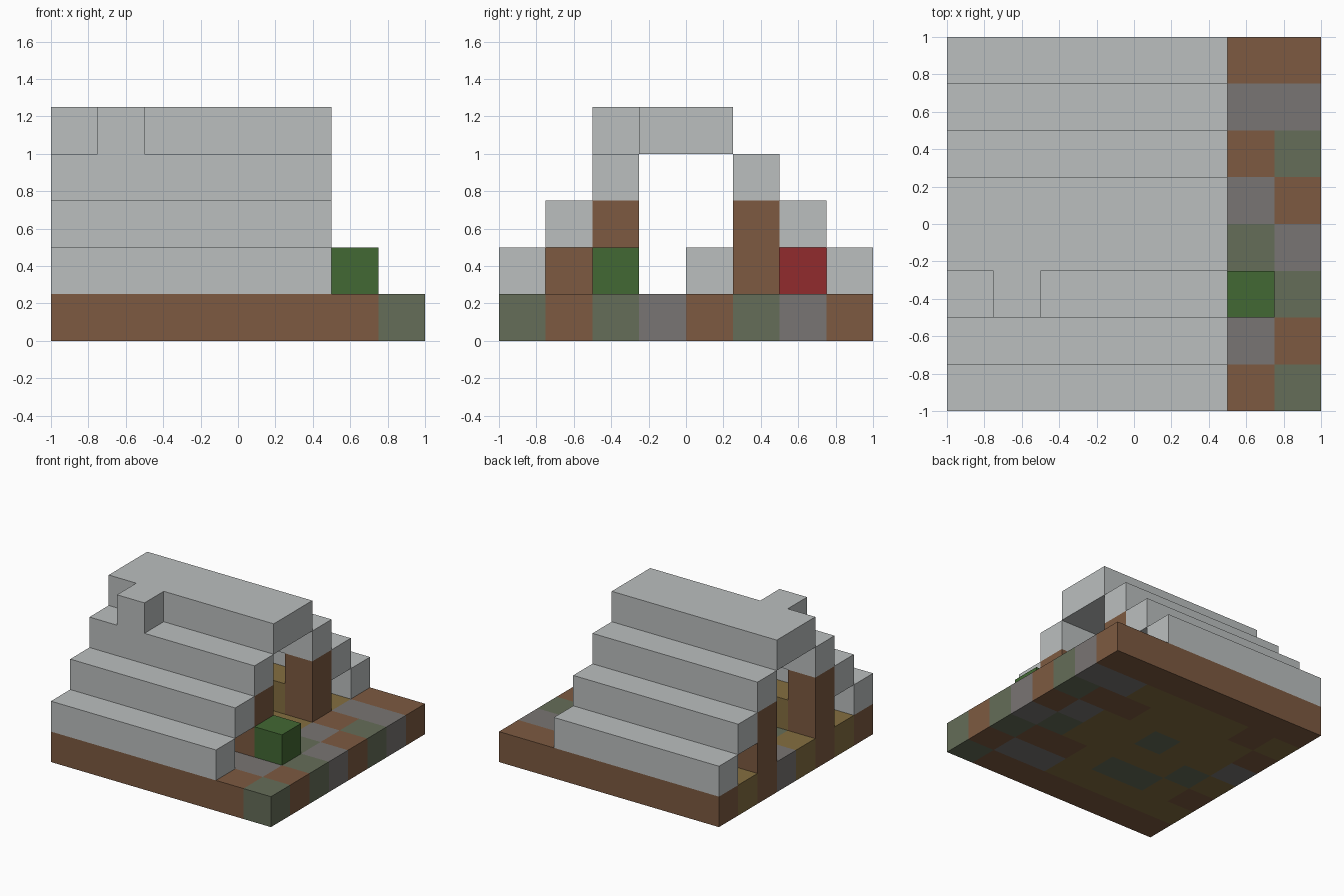
import bpy, bmesh
from mathutils import Matrix, Vector

cube = bpy.data.objects.get("Cube")
if cube:
    bpy.data.objects.remove(cube, do_unlink=True)

CELL = 0.25


def material(name, rgb):
    linear = [((c / 255 + 0.055) / 1.055) ** 2.4 for c in rgb]
    mat = bpy.data.materials.new(name)
    mat.use_nodes = True
    mat.diffuse_color = (*linear, 1)
    mat.node_tree.nodes["Principled BSDF"].inputs["Base Color"].default_value = (*linear, 1)
    return mat


ROOF = material("pale_stone", (187, 191, 191))
WOOD = material("brown_wood", (125, 90, 65))
MOSS = material("mossy_stone", (101, 109, 88))
STONE = material("grey_stone", (121, 117, 115))
PLANK = material("oak_plank", (132, 110, 64))
LEAF = material("leaf_green", (66, 104, 51))
RED = material("red_cloth", (145, 43, 45))


def finish(bm, name, mats):
    mesh = bpy.data.meshes.new(name)
    bm.to_mesh(mesh)
    bm.free()
    for mat in mats:
        mesh.materials.append(mat)
    obj = bpy.data.objects.new(name, mesh)
    bpy.context.collection.objects.link(obj)
    return obj


def block(name, cell, count, mat):
    """Box from a grid cell (column, row, layer) spanning a count of cells."""
    low = Vector(cell) * CELL - Vector((1, 1, 0))
    size = Vector(count) * CELL
    bm = bmesh.new()
    bmesh.ops.create_cube(bm, size=1, matrix=Matrix.Translation(low + size / 2)
                          @ Matrix.Diagonal((*size, 1)))
    return finish(bm, name, [mat])


# Ground slab: one letter per cell, back row first
GROUND = ["bbbbbbbb",
          "obooooss",
          "boooobbm",
          "soomoosb",
          "omooooms",
          "bommobbm",
          "ooooossb",
          "bbbbbbbm"]
KEYS = "bmso"
bm = bmesh.new()
bmesh.ops.create_grid(bm, x_segments=8, y_segments=8, size=1)
top = bmesh.ops.extrude_face_region(bm, geom=bm.faces[:], use_keep_orig=True)["geom"]
bmesh.ops.translate(bm, vec=(0, 0, CELL),
                    verts=[v for v in top if isinstance(v, bmesh.types.BMVert)])
bmesh.ops.recalc_face_normals(bm, faces=bm.faces[:])
for face in bm.faces:
    centre = face.calc_center_median() - face.normal * 0.02
    col, row = (int((c + 1) / CELL) for c in centre.xy)
    face.material_index = KEYS.index(GROUND[7 - row][col])
finish(bm, "ground_slab", [WOOD, MOSS, STONE, PLANK])

# Stepped roof, walls and corner posts, mirrored front to back
for side in ("front", "back"):
    def row(r):
        return r if side == "front" else 7 - r
    for step in range(3):
        block(f"{side}_roof_step_{step + 1}", (0, row(step), step + 1), (6, 1, 1), ROOF)
    for end, col in (("right", 0), ("left", 5)):
        block(f"{side}_{end}_post", (col, row(2), 1), (1, 1, 2), WOOD)
    block(f"{side}_low_wall", (1, row(2), 1), (4, 1, 1), PLANK)
block("roof_ridge", (0, 3, 4), (6, 2, 1), ROOF)
block("chimney", (1, 2, 4), (1, 1, 1), ROOF)

# Furnishings and the bush outside
block("stove", (2, 4, 1), (1, 1, 1), ROOF)
block("storage_chest", (3, 1, 1), (1, 1, 1), WOOD)
block("red_bed", (3, 6, 1), (1, 1, 1), RED)
block("bush", (6, 2, 1), (1, 1, 1), LEAF)
